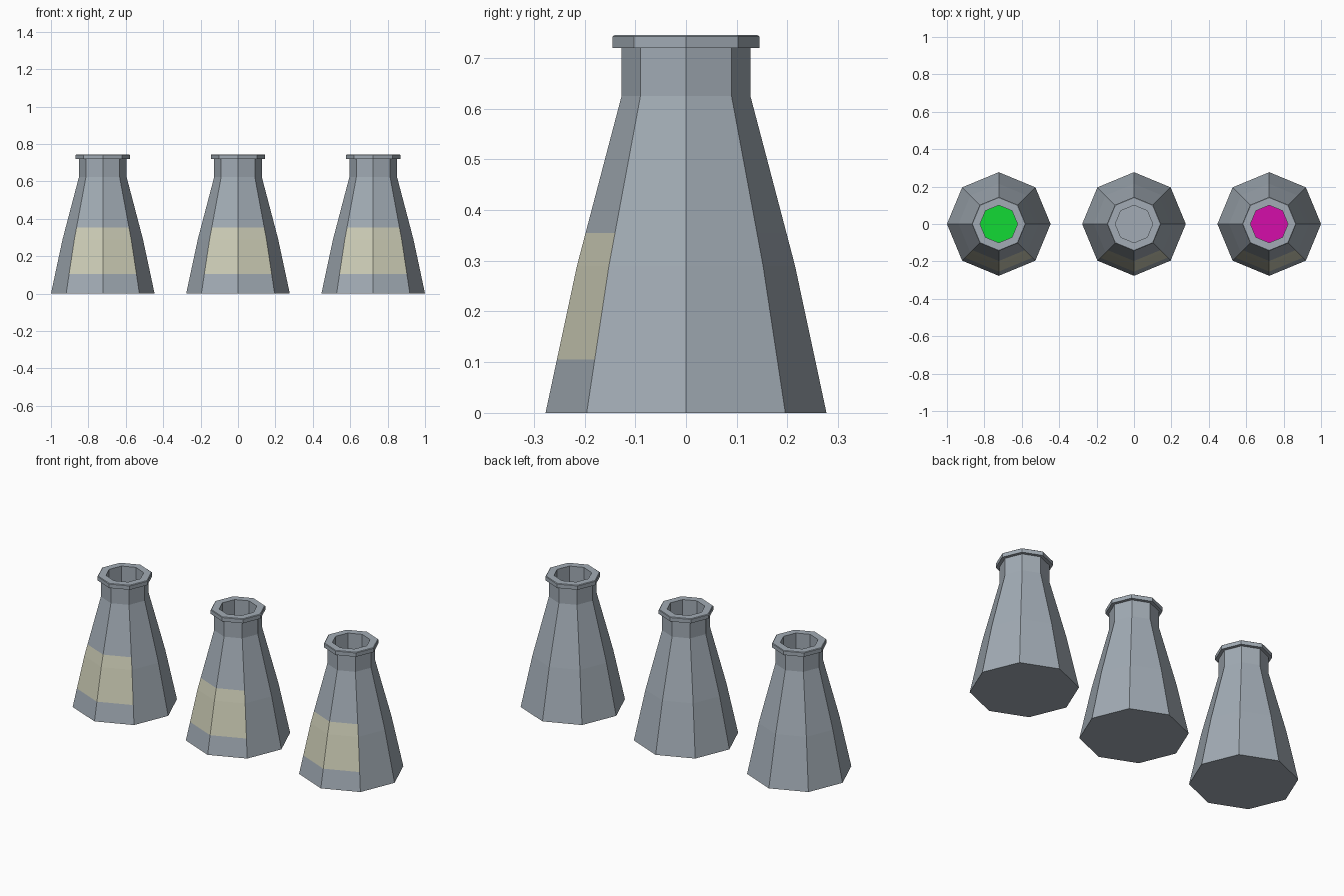
import bpy, bmesh, math

if "Cube" in bpy.data.objects:
    bpy.data.objects.remove(bpy.data.objects["Cube"])

SIDES = 8


def material(name, rgb):
    m = bpy.data.materials.new(name)
    m.diffuse_color = (*rgb, 1)
    m.use_nodes = True
    m.node_tree.nodes["Principled BSDF"].inputs["Base Color"].default_value = m.diffuse_color
    return m


GLASS = material("grey_glass", (0.36, 0.41, 0.46))
LABEL = material("cream_label", (0.61, 0.61, 0.47))
GREEN = material("green_liquid", (0.006, 0.70, 0.035))
MAGENTA = material("magenta_liquid", (0.66, 0.004, 0.40))

# Flask outline (radius, height): up the outside, over the lip, down the neck
PROFILE = [(0.277, 0), (0.2546, 0.105), (0.215, 0.29), (0.198, 0.355),
           (0.127, 0.625), (0.127, 0.72), (0.145, 0.72), (0.145, 0.742),
           (0.141, 0.745), (0.100, 0.745), (0.100, 0.62)]


def flask(name, x, floor_material):
    bm = bmesh.new()
    rings = []
    for r, z in PROFILE:
        rings.append([bm.verts.new((r * math.cos(i * math.tau / SIDES),
                                    r * math.sin(i * math.tau / SIDES), z))
                      for i in range(SIDES)])
    for low, high in zip(rings, rings[1:]):
        for i in range(SIDES):
            j = (i + 1) % SIDES
            bm.faces.new((low[i], low[j], high[j], high[i]))
    bm.faces.new(rings[0][::-1])
    # Floor of the neck, the liquid surface where there is one
    bm.faces.new(rings[-1]).material_index = 2

    # Label on the two front sides of the middle bands
    for f in bm.faces:
        c = f.calc_center_median()
        if 0.105 < c.z < 0.355 and c.y < -0.7 * math.hypot(c.x, c.y):
            f.material_index = 1

    mesh = bpy.data.meshes.new(name)
    bm.to_mesh(mesh)
    bm.free()
    for m in (GLASS, LABEL, floor_material):
        mesh.materials.append(m)
    obj = bpy.data.objects.new(name, mesh)
    obj.location.x = x
    bpy.context.collection.objects.link(obj)


flask("green_flask", -0.723, GREEN)
flask("empty_flask", 0, GLASS)
flask("magenta_flask", 0.723, MAGENTA)
